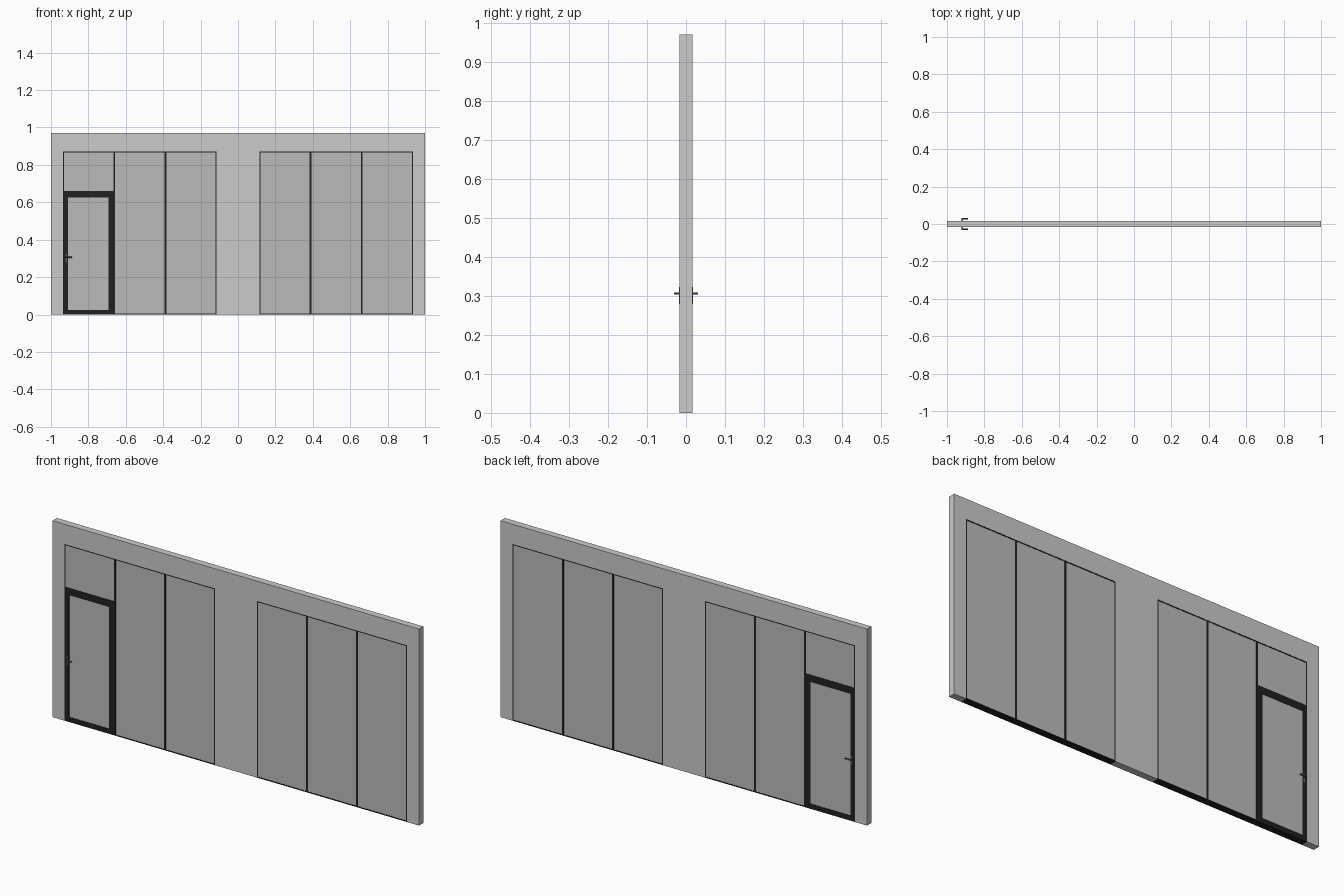
import bpy, bmesh
from mathutils import Matrix, Vector

if "Cube" in bpy.data.objects:
    bpy.data.objects.remove(bpy.data.objects["Cube"])


def material(name, v):
    m = bpy.data.materials.new(name)
    m.diffuse_color = (v, v, v, 1)
    m.use_nodes = True
    m.node_tree.nodes["Principled BSDF"].inputs["Base Color"].default_value = m.diffuse_color
    return m


DARK = material("dark_metal", 0.015)
GLASS = material("glass_grey", 0.5)
STEEL = material("handle_grey", 0.12)
HALF = 0.017          # half the wall thickness
TOP = 0.872           # opening height


def finish(name, bm, mat=None):
    bmesh.ops.recalc_face_normals(bm, faces=bm.faces)
    me = bpy.data.meshes.new(name)
    bm.to_mesh(me)
    bm.free()
    ob = bpy.data.objects.new(name, me)
    if mat:
        me.materials.append(mat)
    bpy.context.collection.objects.link(ob)
    return ob


def add_box(bm, x0, x1, y0, y1, z0, z1):
    size = Matrix.Diagonal((x1 - x0, y1 - y0, z1 - z0, 1))
    centre = Matrix.Translation(((x0 + x1) / 2, (y0 + y1) / 2, (z0 + z1) / 2))
    bmesh.ops.create_cube(bm, size=1, matrix=centre @ size)


def box(name, x0, x1, y0, y1, z0, z1, mat=None):
    bm = bmesh.new()
    add_box(bm, x0, x1, y0, y1, z0, z1)
    return finish(name, bm, mat)


def frame(name, x0, x1, z0, z1, left, right, bottom, top, d, mat):
    """Rectangular ring with its own width on every side."""
    bm = bmesh.new()
    outer = [(x0, z0), (x1, z0), (x1, z1), (x0, z1)]
    inner = [(x0 + left, z0 + bottom), (x1 - right, z0 + bottom),
             (x1 - right, z1 - top), (x0 + left, z1 - top)]
    o = [bm.verts.new((x, -d, z)) for x, z in outer]
    i = [bm.verts.new((x, -d, z)) for x, z in inner]
    faces = [bm.faces.new((o[k], o[k - 3], i[k - 3], i[k])) for k in range(4)]
    ext = bmesh.ops.extrude_face_region(bm, geom=faces, use_keep_orig=True)
    moved = [g for g in ext["geom"] if isinstance(g, bmesh.types.BMVert)]
    bmesh.ops.translate(bm, verts=moved, vec=(0, 2 * d, 0))
    return finish(name, bm, mat)


# wall: one outline with two openings reaching the floor
outline = [(-1, 0), (-0.935, 0), (-0.935, TOP), (-0.115, TOP), (-0.115, 0), (0.115, 0),
           (0.115, TOP), (0.935, TOP), (0.935, 0), (1, 0), (1, 0.97), (-1, 0.97)]
bm = bmesh.new()
face = bm.faces.new([bm.verts.new((x, -HALF, z)) for x, z in outline])
ext = bmesh.ops.extrude_face_region(bm, geom=[face], use_keep_orig=True)
bmesh.ops.translate(bm, vec=(0, 2 * HALF, 0),
                    verts=[g for g in ext["geom"] if isinstance(g, bmesh.types.BMVert)])
finish("wall", bm)

# three framed glass panels in each opening; the leftmost sits above the door
W = 0.82 / 3
T = 0.005
DOOR_TOP = 0.656
GD = 0.0155
for side, start in (("left", -0.935), ("right", 0.115)):
    for n in range(3):
        x0, x1 = start + n * W, start + (n + 1) * W
        z0 = DOOR_TOP if (side == "left" and n == 0) else 0
        frame(f"{side}_window_frame_{n + 1}", x0, x1, z0, TOP, T, T, T, T, HALF - 0.0003, DARK)
        box(f"{side}_glass_{n + 1}", x0 + T, x1 - T, -GD, GD, z0 + T, TOP - T, GLASS)

# door
dx0, dx1 = -0.935, -0.935 + W
frame("door_frame", dx0, dx1, 0, DOOR_TOP, 0.025, 0.03, 0.025, 0.03, HALF - 0.0003, DARK)
box("door_glass", dx0 + 0.025, dx1 - 0.03, -GD, GD, 0.025, DOOR_TOP - 0.03, GLASS)

# door handles, one per side: plate, neck and lever
HX, HZ = -0.919, 0.306


def rod(bm, a, b, r):
    a, b = Vector(a), Vector(b)
    rot = (b - a).to_track_quat('Z', 'Y').to_matrix().to_4x4()
    bmesh.ops.create_cone(bm, cap_ends=True, segments=12, radius1=r, radius2=r,
                          depth=(b - a).length, matrix=Matrix.Translation((a + b) / 2) @ rot)


for s, side in ((-1, "front"), (1, "back")):
    y0, y1 = sorted((s * 0.0160, s * 0.0185))
    box(f"{side}_handle_plate", HX - 0.004, HX + 0.004, y0, y1, HZ - 0.027, HZ + 0.017, STEEL)
    bm = bmesh.new()
    rod(bm, (HX, s * 0.017, HZ), (HX, s * 0.0305, HZ), 0.003)
    rod(bm, (HX - 0.003, s * 0.028, HZ), (HX + 0.031, s * 0.028, HZ), 0.003)
    lever = finish(f"{side}_handle_lever", bm, STEEL)
    bpy.context.view_layer.objects.active = lever
    lever.select_set(True)
    bpy.ops.object.shade_smooth_by_angle()
    lever.select_set(False)
